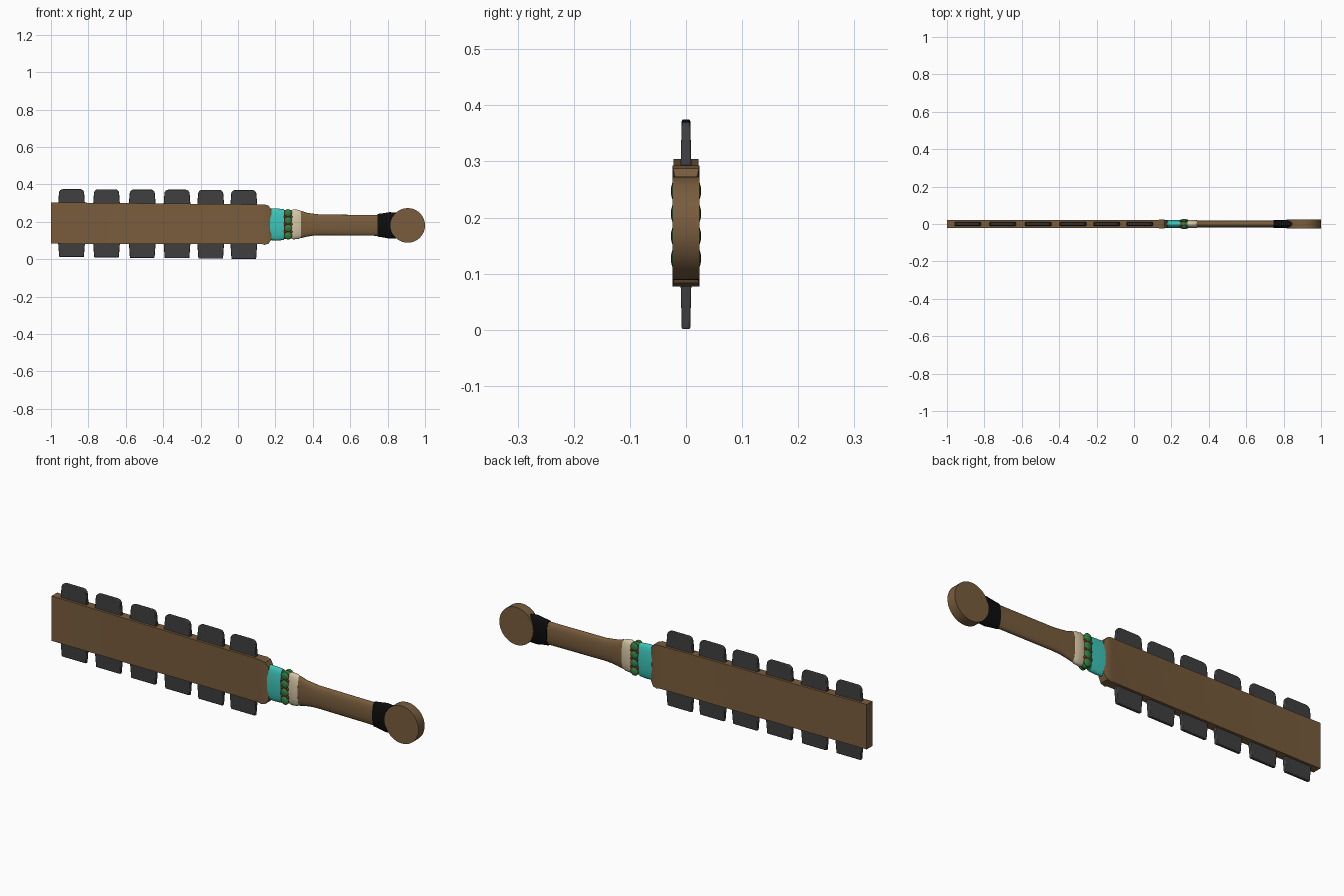
import bpy, bmesh, math
from mathutils import Matrix

if "Cube" in bpy.data.objects:
    bpy.data.objects.remove(bpy.data.objects["Cube"])


def material(name, rgb):
    m = bpy.data.materials.new(name)
    m.diffuse_color = (*rgb, 1)
    m.use_nodes = True
    m.node_tree.nodes["Principled BSDF"].inputs["Base Color"].default_value = m.diffuse_color
    return m


WOOD = material("brown wood", (0.19, 0.108, 0.046))
STONE = material("dark grey stone", (0.05, 0.05, 0.052))
TEAL = material("teal cloth", (0.045, 0.56, 0.49))
GREEN = material("green bead", (0.03, 0.21, 0.05))
RED = material("red bead", (0.28, 0.015, 0.012))
BONE = material("cream cord", (0.66, 0.56, 0.37))
BLACK = material("black wrap", (0.004, 0.004, 0.004))


def finish(name, bm, mat, angle=35, bevel=0, segments=2):
    bmesh.ops.recalc_face_normals(bm, faces=bm.faces)
    me = bpy.data.meshes.new(name)
    bm.to_mesh(me)
    bm.free()
    me.materials.append(mat)
    for p in me.polygons:
        p.use_smooth = True
    me.set_sharp_from_angle(angle=math.radians(angle))
    ob = bpy.data.objects.new(name, me)
    bpy.context.collection.objects.link(ob)
    if bevel:
        mod = ob.modifiers.new("bevel", "BEVEL")
        mod.width, mod.segments = bevel, segments
    return ob


def loft(name, stations, mat, n=32, box=False):
    """Skin sections (x, bottom z, top z, half depth) along x."""
    bm = bmesh.new()
    rings = []
    for x, z0, z1, d in stations:
        zc, h = (z0 + z1) / 2, (z1 - z0) / 2
        if box:
            pts = [(-d, -h), (d, -h), (d, h), (-d, h)]
        else:
            pts = []
            for i in range(n):
                c, s = math.cos(2 * math.pi * i / n), math.sin(2 * math.pi * i / n)
                pts.append((d * math.copysign(abs(c) ** 0.75, c), h * s))
        rings.append([bm.verts.new((x, y, zc + z)) for y, z in pts])
    for a, b in zip(rings, rings[1:]):
        for i in range(len(a)):
            j = (i + 1) % len(a)
            bm.faces.new((a[i], a[j], b[j], b[i]))
    bm.faces.new(rings[0])
    bm.faces.new(rings[-1])
    return finish(name, bm, mat)


# Flat wooden paddle, with a shoulder into the neck
loft("paddle", [(-1.0, 0.083, 0.304, 0.022), (0.13, 0.081, 0.293, 0.022),
                (0.142, 0.077, 0.293, 0.024), (0.163, 0.083, 0.287, 0.023),
                (0.178, 0.105, 0.267, 0.018)], WOOD, box=True)

# Stone blades along both edges, slightly narrower at the outer edge
for i, x in enumerate((-0.89, -0.703, -0.512, -0.326, -0.146, 0.031)):
    for side, root, tip in (("upper", 0.28, 0.375 - 0.001 * i),
                            ("lower", 0.10, 0.012 - 0.0022 * i)):
        bm = bmesh.new()
        bmesh.ops.create_cube(bm, size=1)
        for v in bm.verts:
            outer = v.co.z > 0
            v.co = (x + v.co.x * (0.132 if outer else 0.145),
                    v.co.y * (0.015 if outer else 0.02),
                    tip if outer else root)
        # round the two outer corners, then soften the edges
        corners = [e for e in bm.edges if all(abs(v.co.z - tip) < 1e-6 for v in e.verts)
                   and abs(e.verts[0].co.x - e.verts[1].co.x) < 1e-6]
        bmesh.ops.bevel(bm, geom=corners, offset=0.02, segments=4,
                        profile=0.5, affect='EDGES')
        finish(f"{side}_blade_{i + 1}", bm, STONE, bevel=0.003)

# Handle swelling at the neck and towards the pommel
loft("handle", [(0.16, 0.105, 0.267, 0.018), (0.32, 0.112, 0.262, 0.018),
                (0.345, 0.115, 0.257, 0.019), (0.37, 0.121, 0.248, 0.019),
                (0.40, 0.126, 0.244, 0.019), (0.44, 0.128, 0.239, 0.019),
                (0.72, 0.126, 0.237, 0.019), (0.86, 0.12, 0.24, 0.019)], WOOD)

# Bands around the handle
loft("teal_band", [(0.172, 0.102, 0.272, 0.021), (0.21, 0.100, 0.271, 0.0215),
                   (0.246, 0.103, 0.268, 0.021)], TEAL)
loft("bead_backing", [(0.243, 0.115, 0.257, 0.0195), (0.295, 0.115, 0.257, 0.0195)], RED)
loft("cream_band", [(0.287, 0.110, 0.263, 0.020), (0.296, 0.106, 0.267, 0.0225),
                    (0.325, 0.109, 0.264, 0.0225), (0.338, 0.115, 0.257, 0.0195)], BONE)
loft("black_wrap", [(0.745, 0.121, 0.242, 0.021), (0.775, 0.117, 0.246, 0.0215),
                    (0.81, 0.110, 0.252, 0.0215), (0.85, 0.112, 0.248, 0.021)], BLACK)


def bead(name, loc, size, mat):
    bm = bmesh.new()
    bmesh.ops.create_uvsphere(bm, u_segments=12, v_segments=8, radius=1,
                              matrix=Matrix.Translation(loc) @ Matrix.Diagonal((*size, 1)))
    finish(name, bm, mat)


# Green beads ringed around the neck, small red beads between them
for face, y in (("front", -0.018), ("back", 0.018)):
    for i in range(4):
        bead(f"{face}_green_bead_{i + 1}", (0.268, y, 0.127 + 0.04 * i),
             (0.021, 0.009, 0.021), GREEN)
    for i in range(3):
        for x in (0.252, 0.284):
            bead(f"{face}_red_bead_{i + 1}", (x, y, 0.147 + 0.04 * i),
                 (0.008, 0.006, 0.008), RED)
for edge, z in (("top", 0.251), ("bottom", 0.120)):
    bead(f"{edge}_green_bead", (0.268, 0, z), (0.021, 0.018, 0.014), GREEN)

# Round flat pommel
bm = bmesh.new()
bmesh.ops.create_cone(bm, cap_ends=True, segments=40, radius1=0.0925, radius2=0.0925,
                      depth=0.048, matrix=Matrix.Translation((0.9075, 0, 0.181))
                      @ Matrix.Rotation(math.pi / 2, 4, 'X'))
finish("pommel", bm, WOOD)
